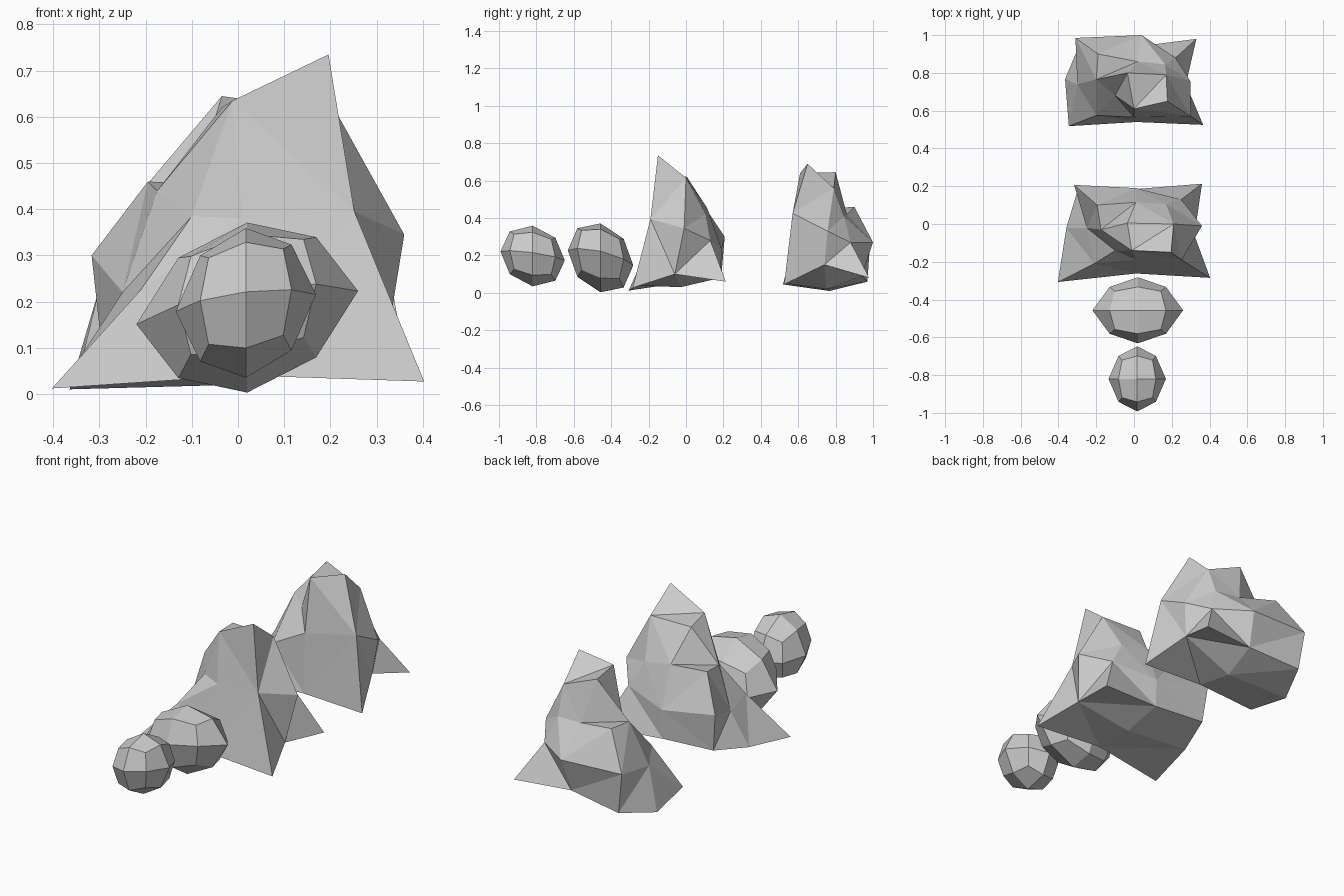
import bpy, bmesh
from mathutils import Vector

if "Cube" in bpy.data.objects:
    bpy.data.objects.remove(bpy.data.objects["Cube"])


def finish(bm, name):
    bmesh.ops.recalc_face_normals(bm, faces=bm.faces)
    mesh = bpy.data.meshes.new(name)
    bm.to_mesh(mesh)
    bm.free()
    obj = bpy.data.objects.new(name, mesh)
    bpy.context.collection.objects.link(obj)
    return obj


def crag(name, base, middle, top, base_hub, top_hub):
    """Three rings of eight points (from front left, anticlockwise) and quad caps."""
    bm = bmesh.new()
    rings = [[bm.verts.new(p) for p in ring] for ring in (base, middle, top)]
    for low, high in zip(rings, rings[1:]):
        for i in range(8):
            j = (i + 1) % 8
            bm.faces.new((low[i], low[j], high[j], high[i]))
    for ring, hub in ((rings[0], base_hub), (rings[2], top_hub)):
        centre = bm.verts.new(hub)
        for i in range(0, 8, 2):
            bm.faces.new((ring[i - 1], ring[i], ring[i + 1], centre))
    # Split the bent quads across their shorter diagonal
    bmesh.ops.triangulate(bm, faces=bm.faces[:], quad_method='SHORT_EDGE')
    return finish(bm, name)


def boulder(name, centre, radii, tilt_x, tilt_y, squeeze):
    """Rounded cube of 24 quads, sheared so that it leans."""
    bm = bmesh.new()
    bmesh.ops.create_cube(bm, size=2)
    bmesh.ops.subdivide_edges(bm, edges=bm.edges[:], cuts=1, use_grid_fill=True)
    for v in bm.verts:
        d = v.co.normalized()
        p = Vector([d[k] * radii[k] for k in range(3)])
        if abs(d.x) < 0.9:
            p.x *= squeeze
        p.z += tilt_x * p.x + tilt_y * p.y
        v.co = p + Vector(centre)
    return finish(bm, name)


# Tall rock in the middle
crag("tall_rock",
     base=[(-.403, -.307, .012), (.01, -.262, .04), (.403, -.285, .027), (.32, -.06, .10),
           (.36, .213, .06), (.01, .185, .08), (-.295, .19, .10), (-.358, -.02, .055)],
     middle=[(-.21, -.21, .226), (.01, -.19, .38), (.252, -.19, .395), (.36, -.01, .345),
             (.25, .13, .28), (.01, .19, .235), (-.317, .207, .30), (-.25, -.02, .22)],
     top=[(-.10, -.14, .385), (-.012, -.14, .635), (.196, -.15, .735), (.21, 0, .615),
          (.17, .105, .42), (.01, .115, .45), (-.195, .10, .46), (-.175, -.03, .44)],
     base_hub=(.015, -.03, .03), top_hub=(-.035, .005, .62))

# Similar rock at the back
crag("back_rock",
     base=[(-.345, .518, .045), (.013, .54, .05), (.366, .525, .045), (.275, .74, .15),
           (.33, .98, .08), (.02, .94, .09), (-.28, .97, .06), (-.365, .767, .01)],
     middle=[(-.20, .575, .25), (.0, .565, .36), (.30, .57, .425), (.298, .757, .33),
             (.22, .88, .27), (.04, 1.0, .27), (-.31, .985, .28), (-.30, .74, .23)],
     top=[(-.10, .68, .43), (.0, .61, .64), (.177, .65, .69), (.17, .79, .56),
          (.165, .845, .41), (.02, .86, .42), (-.19, .90, .46), (-.20, .765, .45)],
     base_hub=(.0, .75, .02), top_hub=(-.035, .80, .645))

# Two small boulders in front
boulder("wide_boulder", (.02, -.457, .187), (.24, .175, .184), .15, -.23, .88)
boulder("front_boulder", (.017, -.82, .197), (.152, .172, .162), .12, -.14, .92)
